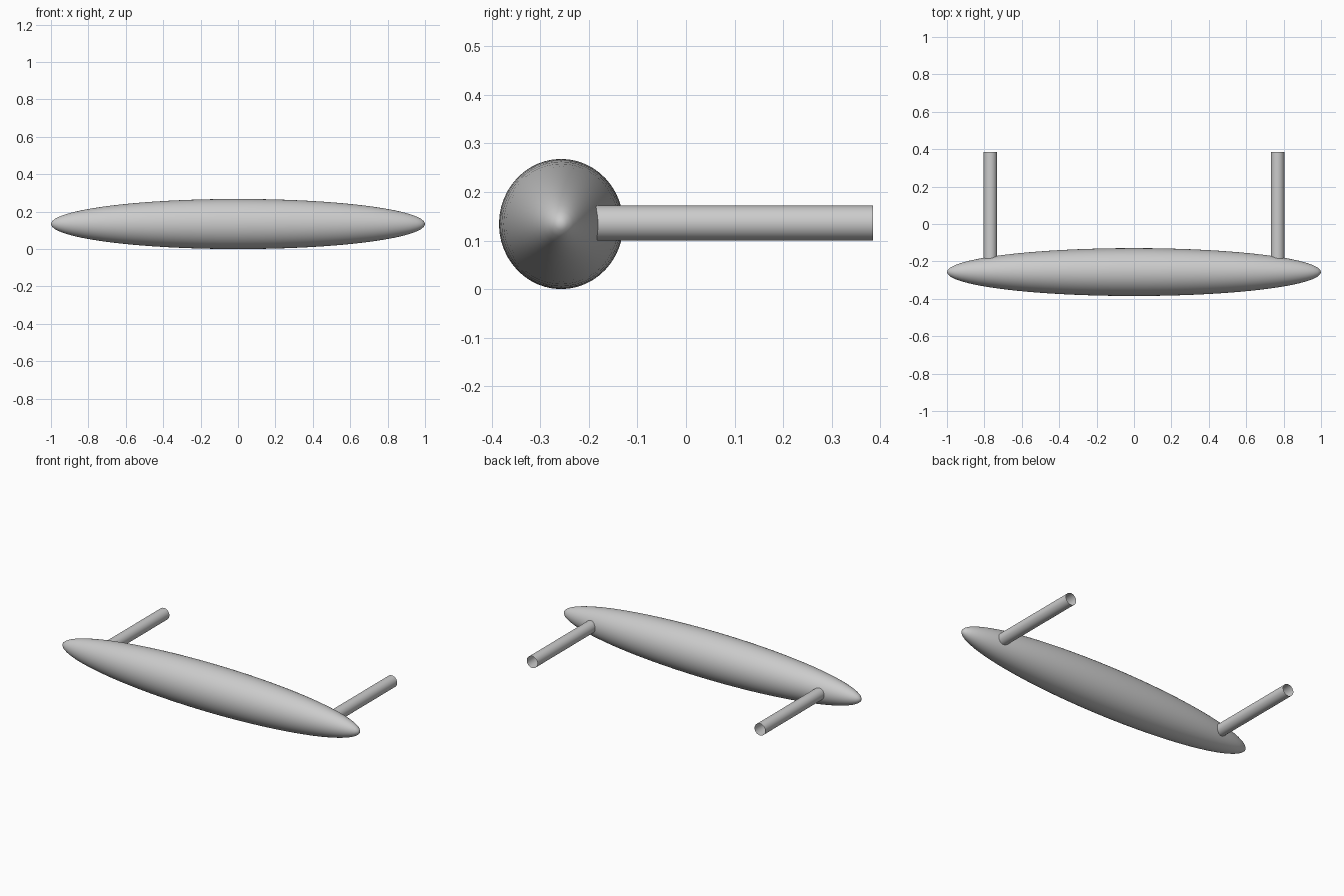
import bpy
import math

if "Cube" in bpy.data.objects:
    bpy.data.objects.remove(bpy.data.objects["Cube"])

metal = bpy.data.materials.new("grey metal")
metal.diffuse_color = (0.6, 0.6, 0.6, 1)
metal.use_nodes = True
metal.node_tree.nodes["Principled BSDF"].inputs["Base Color"].default_value = metal.diffuse_color


def finish(name):
    ob = bpy.context.object
    ob.name = name
    ob.data.materials.append(metal)
    bpy.ops.object.transform_apply(location=False, rotation=True, scale=True)
    bpy.ops.object.shade_smooth_by_angle(angle=math.radians(40))
    return ob


# Long tapered grip, poles at the two tips
bpy.ops.mesh.primitive_uv_sphere_add(segments=48, ring_count=32, radius=1,
                                     location=(0, -0.257, 0.134),
                                     rotation=(0, math.pi / 2, 0))
bpy.context.object.scale = (0.134, 0.128, 1)
finish("grip")

# Two hollow mounting posts reaching back from the grip
for side, label in ((-1, "left"), (1, "right")):
    y0, y1 = -0.2, 0.385
    bpy.ops.mesh.primitive_cylinder_add(vertices=32, radius=0.036, depth=y1 - y0,
                                        end_fill_type='NOTHING',
                                        location=(side * 0.768, (y0 + y1) / 2, 0.136),
                                        rotation=(math.pi / 2, 0, 0))
    finish(label + "_post")
